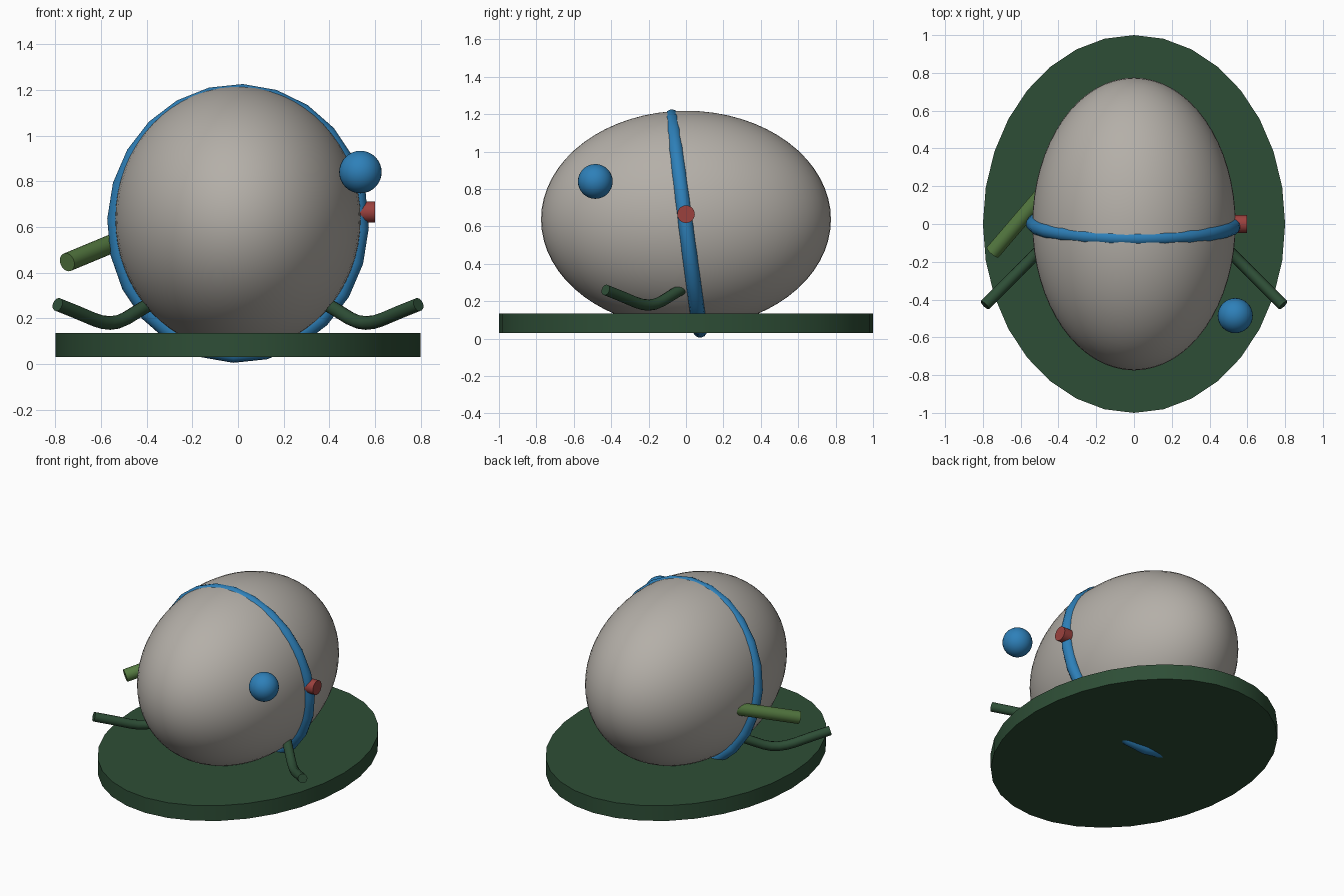
import bpy
from math import radians, pi
from mathutils import Vector

if "Cube" in bpy.data.objects:
    bpy.data.objects.remove(bpy.data.objects["Cube"])


def material(name, rgb):
    m = bpy.data.materials.new(name)
    m.diffuse_color = (*rgb, 1)
    m.use_nodes = True
    m.node_tree.nodes["Principled BSDF"].inputs["Base Color"].default_value = m.diffuse_color
    return m


GREY = material("warm_grey", (0.456, 0.429, 0.392))
DARK = material("dark_green", (0.027, 0.076, 0.037))
BLUE = material("blue", (0.027, 0.216, 0.485))
RED = material("red", (0.328, 0.053, 0.048))
OLIVE = material("olive_green", (0.091, 0.195, 0.053))


def finish(name, mat, scale=(1, 1, 1)):
    ob = bpy.context.object
    ob.name = name
    ob.scale = scale
    ob.data.materials.append(mat)
    bpy.ops.object.transform_apply(location=False, rotation=False, scale=True)
    bpy.ops.object.shade_smooth_by_angle(angle=radians(35))
    return ob


def rod(name, a, b, radius, mat, sides=24):
    a, b = Vector(a), Vector(b)
    bpy.ops.mesh.primitive_cylinder_add(
        vertices=sides, radius=radius, depth=(b - a).length,
        location=(a + b) / 2, rotation=(b - a).to_track_quat('Z', 'Y').to_euler())
    return finish(name, mat)


# oval base plate
bpy.ops.mesh.primitive_cylinder_add(vertices=32, radius=1, depth=0.104, location=(0, 0, 0.083))
finish("base_plate", DARK, (0.8, 1, 1))

# egg-shaped body
bpy.ops.mesh.primitive_uv_sphere_add(segments=64, ring_count=32, radius=1, location=(0, 0, 0.637))
finish("body", GREY, (0.538, 0.775, 0.581))

# tilted strap around the body
bpy.ops.mesh.primitive_torus_add(major_segments=24, minor_segments=12, major_radius=0.533,
                                 minor_radius=0.04, location=(0, 0, 0.615),
                                 rotation=(radians(97.5), radians(2), 0))
finish("strap", BLUE, (1, 1.075, 1))

# ball floating at the front right
bpy.ops.mesh.primitive_uv_sphere_add(segments=32, ring_count=16, radius=0.093,
                                     location=(0.536, -0.485, 0.84))
finish("ball", BLUE)

# knob on the strap and slanted pipe on the left
rod("knob", (0.50, 0, 0.665), (0.599, 0, 0.665), 0.047, RED)
rod("pipe", (-0.748, -0.15, 0.445), (-0.423, 0.23, 0.58), 0.041, OLIVE)

# bent arms: one swept tube, mirrored across x
path = [(0.79, 0.26), (0.71, 0.228), (0.63, 0.194), (0.595, 0.183), (0.56, 0.179),
        (0.525, 0.184), (0.49, 0.199), (0.43, 0.236), (0.37, 0.272)]
curve = bpy.data.curves.new("arm_path", 'CURVE')
curve.dimensions = '3D'
curve.bevel_depth = 0.03
curve.bevel_resolution = 4
curve.use_fill_caps = True
spline = curve.splines.new('POLY')
spline.points.add(len(path) - 1)
for p, (x, z) in zip(spline.points, path):
    p.co = (x, 0.36 - x, z, 1)
arms = bpy.data.objects.new("arms", curve)
bpy.context.collection.objects.link(arms)
bpy.ops.object.select_all(action='DESELECT')
arms.select_set(True)
bpy.context.view_layer.objects.active = arms
bpy.ops.object.convert(target='MESH')
arms = finish("arms", DARK)
arms.modifiers.new("mirror", 'MIRROR').use_axis = (True, False, False)
